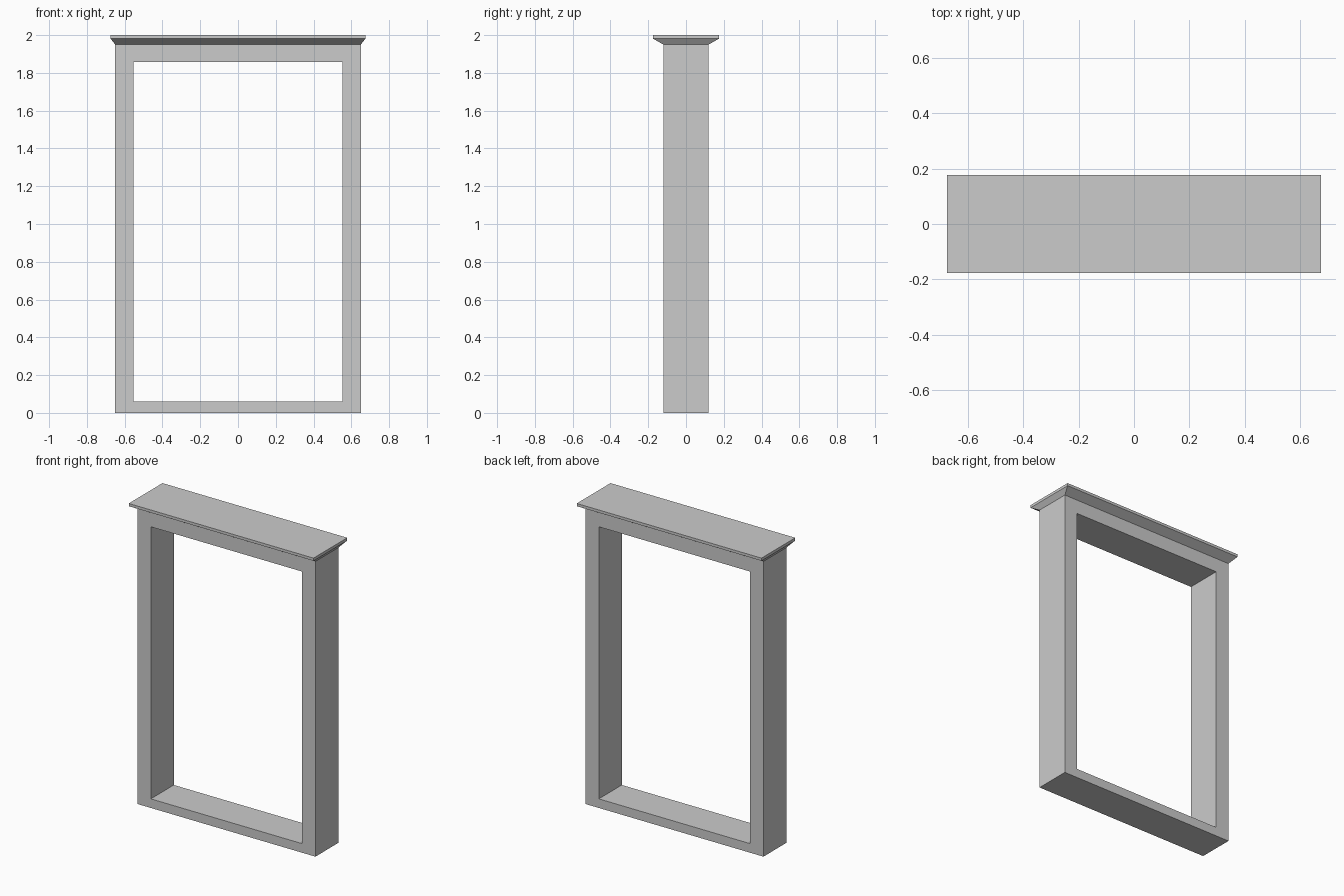
import bpy, bmesh
from mathutils import Vector

if "Cube" in bpy.data.objects:
    bpy.data.objects.remove(bpy.data.objects["Cube"])

HALF_DEPTH = 0.12


def rect(bm, half_w, z0, z1):
    """Rectangle of vertices on the front plane."""
    pts = ((-half_w, z0), (half_w, z0), (half_w, z1), (-half_w, z1))
    return [bm.verts.new((x, -HALF_DEPTH, z)) for x, z in pts]


def raise_face(bm, face, half_w, half_d, z):
    """Extrude the top face upward and resize it to the given rectangle."""
    new = bmesh.ops.extrude_discrete_faces(bm, faces=[face])["faces"][0]
    for v in new.verts:
        v.co = Vector((half_w if v.co.x > 0 else -half_w,
                       half_d if v.co.y > 0 else -half_d, z))
    return new


bm = bmesh.new()

# Rectangular frame: sill, two jambs and head as one ring
outer = rect(bm, 0.65, 0.0, 1.95)
inner = rect(bm, 0.553, 0.06, 1.857)
ring = [bm.faces.new((outer[i], outer[(i + 1) % 4], inner[(i + 1) % 4], inner[i]))
        for i in range(4)]
ext = bmesh.ops.extrude_face_region(bm, geom=ring, use_keep_orig=True)
for v in (g for g in ext["geom"] if isinstance(g, bmesh.types.BMVert)):
    v.co.y = HALF_DEPTH
bmesh.ops.recalc_face_normals(bm, faces=bm.faces[:])

# Flared cornice with a thin lip, grown from the top of the frame
top = max(bm.faces, key=lambda f: f.calc_center_median().z)
top = raise_face(bm, top, 0.675, 0.176, 1.982)
raise_face(bm, top, 0.675, 0.176, 2.0)
bmesh.ops.recalc_face_normals(bm, faces=bm.faces[:])

mesh = bpy.data.meshes.new("window_frame")
bm.to_mesh(mesh)
bm.free()
bpy.context.collection.objects.link(bpy.data.objects.new("window_frame", mesh))
